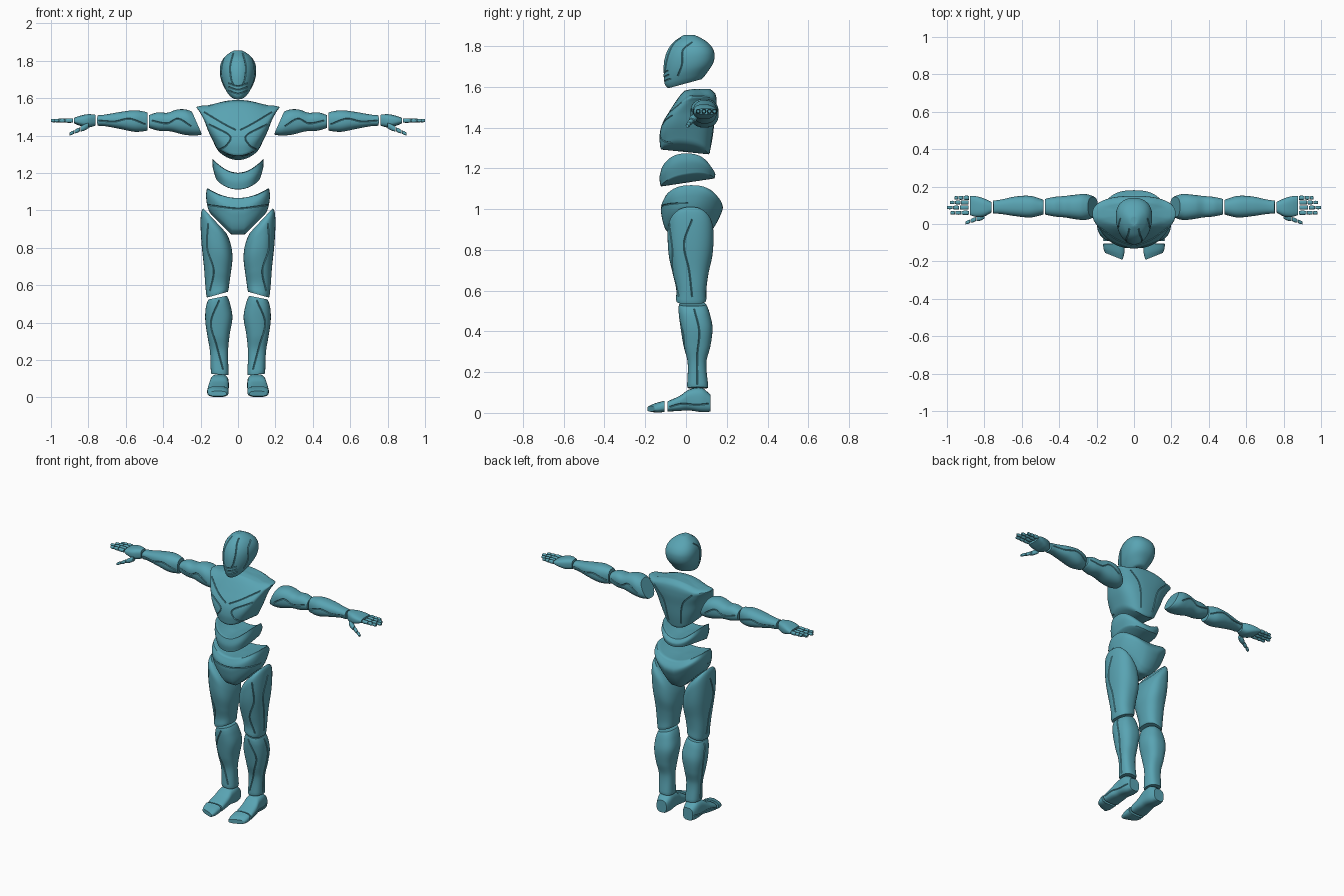
import bpy, bmesh, math
from mathutils import Vector
from mathutils.bvhtree import BVHTree

if "Cube" in bpy.data.objects:
    bpy.data.objects.remove(bpy.data.objects["Cube"])


def sample(rows, u):
    """Smooth (Hermite) interpolation of rows keyed by their first value."""
    n = len(rows)
    i = max(k for k in range(n - 1) if rows[k][0] <= u or k == 0)

    def slope(k, j):
        a, b = rows[max(k - 1, 0)], rows[min(k + 1, n - 1)]
        return (b[j] - a[j]) / (b[0] - a[0])
    p, q = rows[i], rows[i + 1]
    h = q[0] - p[0]
    t = (u - p[0]) / h
    return [p[j] * (2*t**3 - 3*t*t + 1) + q[j] * (3*t*t - 2*t**3)
            + h * slope(i, j) * (t**3 - 2*t*t + t) + h * slope(i + 1, j) * (t**3 - t*t)
            for j in range(1, len(p))]


def new_object(name, bm):
    bmesh.ops.recalc_face_normals(bm, faces=bm.faces)
    me = bpy.data.meshes.new(name)
    bm.to_mesh(me)
    bm.free()
    ob = bpy.data.objects.new(name, me)
    bpy.context.collection.objects.link(ob)
    return ob


def loft(name, axis, lo, hi, secs, power=2.4, taper=0.0, seg=48, rings=36):
    """Skin sections (u, a0, a1, b0, b1); lo and hi shape the two ends along the axis."""
    lo_f = lo if callable(lo) else (lambda a, b: lo)
    hi_f = hi if callable(hi) else (lambda a, b: hi)
    bm = bmesh.new()

    def ring(u, s):
        a0, a1, b0, b1 = sample(secs, u)
        out = []
        for k in range(seg if s else 1):
            th = 2 * math.pi * k / seg
            c, d = math.cos(th), math.sin(th)
            c = math.copysign(abs(c) ** (2 / power), c) * s
            d = math.copysign(abs(d) ** (2 / power), d) * s
            a = (a0 + a1) / 2 + (a1 - a0) / 2 * c * (1 + taper * d)
            b = (b0 + b1) / 2 + (b1 - b0) / 2 * d
            t = lo_f(a, b) * (1 - u) + hi_f(a, b) * u
            out.append(bm.verts.new({'x': (t, a, b), 'y': (a, t, b), 'z': (a, b, t)}[axis]))
        return out
    stack = [(0, 0), (0, .3), (0, .6), (0, .85), (0, .96)]
    stack += [(.025 + .95 * i / rings, 1) for i in range(rings + 1)]
    stack += [(1, .96), (1, .85), (1, .6), (1, .3), (1, 0)]
    rs = [ring(u, s) for u, s in stack]
    for p, q in zip(rs, rs[1:]):
        for k in range(seg):
            m = (k + 1) % seg
            if len(p) == 1:
                bm.faces.new((p[0], q[k], q[m]))
            elif len(q) == 1:
                bm.faces.new((p[k], p[m], q[0]))
            else:
                bm.faces.new((p[k], p[m], q[m], q[k]))
    return new_object(name, bm)


def cut(ob, cutter):
    mod = ob.modifiers.new("cut", 'BOOLEAN')
    mod.operation, mod.solver, mod.object = 'DIFFERENCE', 'EXACT', cutter
    bpy.context.view_layer.objects.active = ob
    bpy.ops.object.modifier_apply(modifier=mod.name)
    bpy.data.objects.remove(cutter)


def groove(ob, view, pts, both=False, r=0.0035):
    """Cut a panel line: 2D points seen from a side are projected onto the surface."""
    tree = BVHTree.FromPolygons([v.co for v in ob.data.vertices],
                                [p.vertices[:] for p in ob.data.polygons])
    rows = [(i, *p) for i, p in enumerate(pts)]
    steps = 9 * (len(pts) - 1)
    for sgn in ((1, -1) if both else (1,)):
        hits = []
        for i in range(steps + 1):
            a, z = sample(rows, i / 9)
            if view == 'side':
                o, d = Vector((sgn, a, z)), Vector((-sgn, 0, 0))
            else:
                s = -1 if view == 'front' else 1
                o, d = Vector((a * sgn, s, z)), Vector((0, -s, 0))
            p, n, _, _ = tree.ray_cast(o, d)
            if p:
                hits.append((p, n))
        if len(hits) < 3:
            continue
        bm, rs = bmesh.new(), []
        for i, (p, n) in enumerate(hits):
            t = (hits[min(i + 1, len(hits) - 1)][0] - hits[max(i - 1, 0)][0]).normalized()
            b = t.cross(n).normalized()
            rs.append([bm.verts.new(p + v * r) for v in (n, b, -n, -b)])
        for p, q in zip(rs, rs[1:]):
            for k in range(4):
                bm.faces.new((p[k], p[(k + 1) % 4], q[(k + 1) % 4], q[k]))
        bm.faces.new(rs[0])
        bm.faces.new(rs[-1])
        cut(ob, new_object("groove_cutter", bm))


def sym(u, x, y0, y1):
    return (u, -x, x, y0, y1)


# Head: domed helmet with a sloping jaw line
head = loft("head", 'z', lambda x, y: 1.617 + .27 * y, 1.855, [
    sym(0, .045, -.09, .08), sym(.1, .064, -.105, .1), sym(.3, .088, -.11, .132),
    sym(.52, .096, -.107, .14), sym(.7, .09, -.092, .128), sym(.85, .07, -.065, .1),
    sym(.95, .042, -.03, .065), sym(1, .02, -.01, .04)], 2.2, .15)
groove(head, 'side', [(.03, 1.82), (-.015, 1.78), (-.02, 1.71), (-.04, 1.655)], True)
groove(head, 'front', [(.025, 1.84), (.042, 1.77), (.036, 1.70), (.02, 1.665)], True)
for z in (1.625, 1.645, 1.665):
    groove(head, 'front', [(-.05, z + .015), (0, z), (.05, z + .015)], r=.003)

# Chest: wide shoulders, arched lower rim, arm sockets
chest = loft("chest", 'z', lambda x, y: 1.28 - .1 * y + .085 * (x / .15) ** 2,
             lambda x, y: 1.59 - .03 * min(1, (x / .15) ** 2) - .25 * max(0, .03 - y), [
    sym(0, .115, -.125, .115), sym(.25, .156, -.13, .13), sym(.5, .18, -.115, .14),
    sym(.75, .207, -.072, .15), sym(.92, .222, -.035, .145), sym(1, .2, -.01, .12)], 2.5)
for s in (1, -1):
    bm = bmesh.new()
    bmesh.ops.create_uvsphere(bm, u_segments=32, v_segments=20, radius=.085)
    bmesh.ops.translate(bm, verts=bm.verts, vec=(s * .275, .09, 1.465))
    cut(chest, new_object("socket_cutter", bm))
groove(chest, 'front', [(.18, 1.525), (.08, 1.465), (.012, 1.43)], True)
groove(chest, 'front', [(.155, 1.46), (.045, 1.40), (.06, 1.35), (.1, 1.325)], True)
groove(chest, 'back', [(.14, 1.53), (.07, 1.45), (.045, 1.31)], True)

# Abdomen: saddle-shaped band
loft("abdomen", 'z', lambda x, y: 1.11 + .15 * (y + .13) + .05 * (x / .13) ** 2,
     lambda x, y: 1.2 + .07 * (x / .13) ** 2, [
    sym(0, .118, -.125, .14), sym(.5, .135, -.13, .143), sym(1, .135, -.12, .125)], 2.5)

# Pelvis: dipped waist, V-shaped underside
pelvis = loft("pelvis", 'z', lambda x, y: .87 + 1.0 * max(0, abs(x) - .035),
              lambda x, y: 1.065 + .055 * (x / .165) ** 2, [
    sym(0, .15, -.07, .1), sym(.15, .162, -.1, .13), sym(.5, .17, -.12, .168),
    sym(.75, .17, -.122, .18), sym(1, .165, -.1, .15)], 2.5)
groove(pelvis, 'front', [(-.165, 1.03), (-.08, 1.018), (0, 1.01), (.08, 1.018), (.165, 1.03)])

# Legs
thigh = loft("thighs", 'z', lambda x, y: .58 - .28 * x, lambda x, y: .812 + 1.07 * x, [
    (0, .052, .168, -.05, .1), (.15, .046, .175, -.048, .1), (.35, .038, .182, -.065, .11),
    (.6, .03, .195, -.085, .13), (.8, .033, .2, -.09, .135), (.93, .045, .197, -.086, .13),
    (1, .06, .188, -.065, .11)], 2.4)
groove(thigh, 'side', [(.03, .95), (-.01, .83), (.015, .70), (.03, .57)])
groove(thigh, 'front', [(.16, .93), (.165, .8), (.13, .68), (.15, .57)])

shin = loft("shins", 'z', lambda x, y: .115 + .08 * x, lambda x, y: .555 - .2 * x, [
    (0, .05, .145, .005, .11), (.3, .053, .15, .008, .1), (.5, .045, .163, -.012, .12),
    (.72, .03, .175, -.027, .13), (.9, .043, .172, -.036, .115), (1, .058, .16, -.036, .1)], 2.5)
groove(shin, 'side', [(.04, .51), (.065, .4), (.055, .28), (.055, .14)])
groove(shin, 'front', [(.1, .52), (.145, .4), (.115, .28), (.08, .15)])

foot = loft("feet", 'y', -.092, .12, [
    (0, .05, .165, .006, .056), (.3, .05, .16, .01, .085), (.5, .05, .152, .012, .114),
    (.8, .05, .147, .004, .122), (1, .06, .135, .006, .09)], 3)
groove(foot, 'side', [(-.08, .03), (-.02, .045), (.05, .04), (.11, .045)])
toe = loft("toes", 'y', lambda x, z: -.19 + .4 * max(0, x - .065), -.105, [
    (0, .06, .155, .006, .034), (.4, .052, .163, .002, .048), (1, .05, .165, .004, .06)], 2.8)

# Arms
upper = loft("upper_arms", 'x', lambda y, z: .19 + .44 * (z - 1.4), .475, [
    (0, .035, .148, 1.405, 1.53), (.15, .022, .16, 1.4, 1.54), (.35, .025, .157, 1.405, 1.538),
    (.58, .035, .15, 1.422, 1.522), (.8, .04, .145, 1.425, 1.524), (1, .05, .135, 1.44, 1.51)])
groove(upper, 'front', [(.25, 1.45), (.32, 1.49), (.38, 1.465), (.46, 1.48)])
groove(upper, 'back', [(.25, 1.45), (.32, 1.49), (.38, 1.465), (.46, 1.48)])
fore = loft("forearms", 'x', .485, lambda y, z: .755 - .15 * abs(z - 1.48), [
    (0, .05, .13, 1.425, 1.525), (.25, .035, .15, 1.42, 1.535), (.55, .042, .147, 1.435, 1.526),
    (.85, .054, .13, 1.45, 1.512), (1, .055, .125, 1.452, 1.508)])
groove(fore, 'front', [(.495, 1.46), (.58, 1.49), (.66, 1.475), (.745, 1.48)])
groove(fore, 'back', [(.495, 1.46), (.58, 1.49), (.66, 1.475), (.745, 1.48)])

# Hands: palm, four jointed fingers, thumb
limbs = [thigh, shin, foot, toe, upper, fore]
limbs.append(loft("palms", 'x', .763, .878, [
    (0, .06, .118, 1.452, 1.512), (.35, .04, .137, 1.443, 1.514),
    (.7, .038, .148, 1.452, 1.506), (1, .048, .15, 1.465, 1.494)], 2.8))
small = dict(power=2.6, seg=16, rings=8)
for name, y, x0, x1 in (("index", .06, .883, .982), ("middle", .088, .886, 1.0),
                        ("ring", .115, .885, .985), ("little", .14, .881, .96)):
    for j, (f, g) in enumerate(((0, .4), (.43, .72), (.75, 1))):
        r = .0118 - .0012 * j
        limbs.append(loft(f"{name}_finger_segments_{j + 1}", 'x',
                          x0 + f * (x1 - x0), x0 + g * (x1 - x0), [
            (0, y - r * .85, y + r * .85, 1.48 - r * .85, 1.48 + r * .85),
            (.5, y - r, y + r, 1.48 - r, 1.48 + r),
            (1, y - r * .8, y + r * .8, 1.48 - r * .8, 1.48 + r * .8)], **small))
for j, (f, g, r) in enumerate(((0, .42, .017), (.45, .73, .012), (.76, 1, .010))):
    rows = []
    for u, k in ((0, .85), (.5, 1), (1, .75)):
        w = f + (g - f) * u
        y, z = .043 - .037 * w, 1.453 - .045 * w
        rows.append((u, y - r * k, y + r * k, z - r * k, z + r * k))
    limbs.append(loft(f"thumb_segments_{j + 1}", 'x', .80 + .1 * f, .80 + .1 * g, rows, **small))

# Mirror the limbs to the other side
for ob in limbs:
    mod = ob.modifiers.new("mirror", 'MIRROR')
    mod.use_mirror_merge = False

# Body colour and smooth shading with crisp edges
mat = bpy.data.materials.new("teal")
mat.diffuse_color = (.1, .37, .45, 1)
mat.use_nodes = True
mat.node_tree.nodes["Principled BSDF"].inputs["Base Color"].default_value = mat.diffuse_color
bpy.ops.object.select_all(action='DESELECT')
for ob in bpy.context.collection.objects:
    ob.data.materials.clear()
    ob.data.materials.append(mat)
    ob.select_set(True)
    bpy.context.view_layer.objects.active = ob
bpy.ops.object.shade_smooth_by_angle(angle=math.radians(35))
